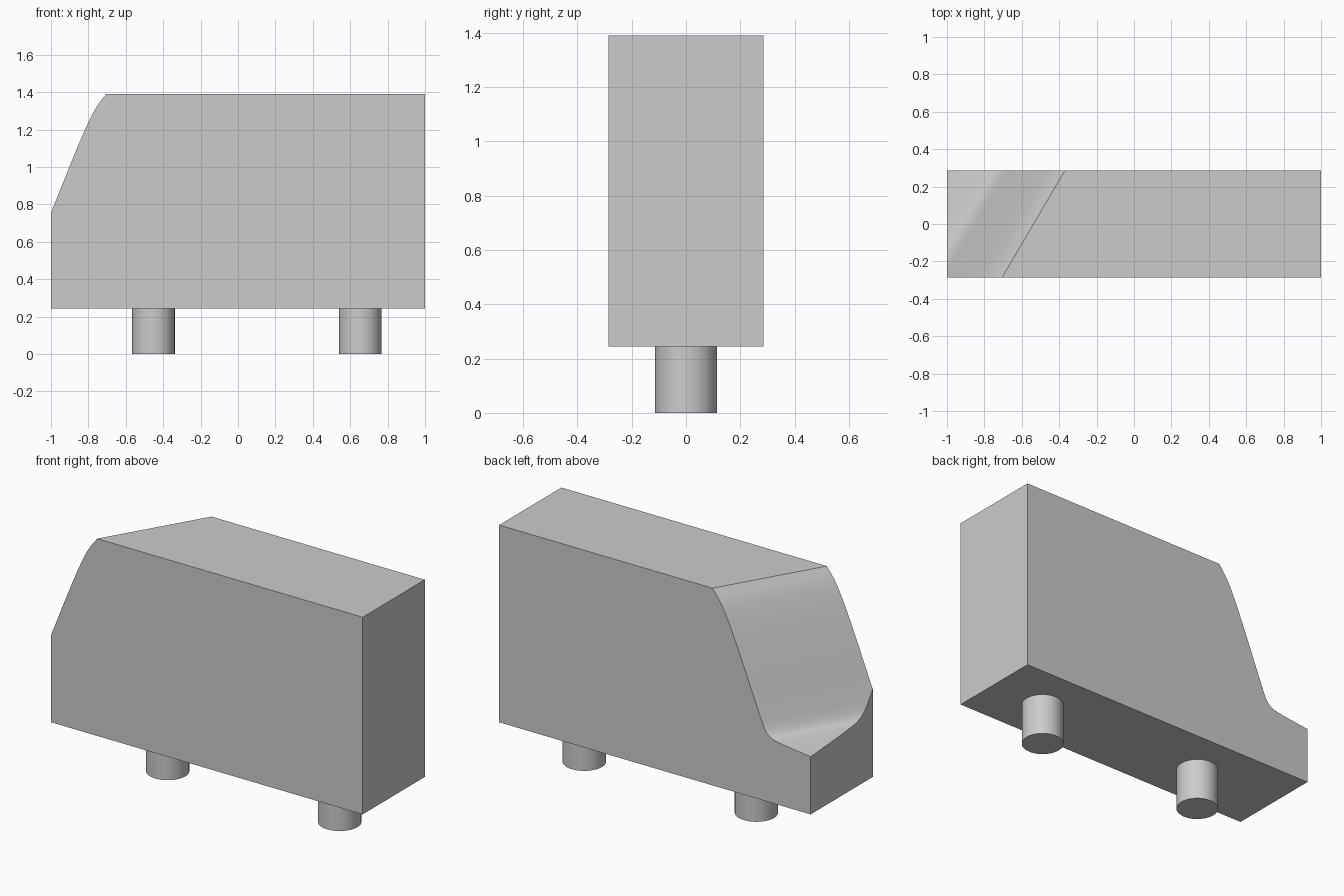
import bpy, bmesh
from mathutils import Vector

cube = bpy.data.objects.get("Cube")
if cube:
    bpy.data.objects.remove(cube, do_unlink=True)

grey = bpy.data.materials.new("light_grey")
grey.use_nodes = True
colour = (0.6, 0.6, 0.6, 1)
grey.diffuse_color = colour
grey.node_tree.nodes["Principled BSDF"].inputs["Base Color"].default_value = colour

FLOOR, ROOF, HALF_Y, SHEAR = 0.245, 1.39, 0.285, 0.335


def finish(obj):
    obj.data.materials.append(grey)
    bpy.ops.object.select_all(action="DESELECT")
    obj.select_set(True)
    bpy.context.view_layer.objects.active = obj
    bpy.ops.object.shade_smooth_by_angle()


def spline(points, steps=4):
    # Smooth curve through the points
    p = [Vector(q) for q in points]
    p = [2 * p[0] - p[1]] + p + [2 * p[-1] - p[-2]]
    out = []
    for a, b, c, d in zip(p, p[1:], p[2:], p[3:]):
        for i in range(steps):
            t = i / steps
            out.append((2 * b + (c - a) * t + (2 * a - 5 * b + 4 * c - d) * t**2
                        + (3 * b - a - 3 * c + d) * t**3) / 2)
    return out + [p[-2]]


# Body: the nose curve is swept at a slant, then trimmed flat at the nose
nose = spline([(-0.37, ROOF), (-0.425, 1.315), (-0.483, 1.2), (-0.563, 1.01),
               (-0.665, 0.755), (-0.707, 0.66), (-0.745, 0.621),
               (-0.8, 0.606), (-0.9, 0.592), (-1.001, 0.58)])
profile = [Vector((1, FLOOR)), Vector((1, ROOF))] + nose + [Vector((-1.001, FLOOR))]
bm = bmesh.new()
back = [bm.verts.new((p.x, HALF_Y, p.y)) for p in profile]
front = [bm.verts.new((p.x - (SHEAR if p.x < 1 else 0), -HALF_Y, p.y)) for p in profile]
bm.faces.new(back)
bm.faces.new(front[::-1])
for i in range(len(profile)):
    j = (i + 1) % len(profile)
    bm.faces.new((back[i], front[i], front[j], back[j]))
bmesh.ops.bisect_plane(bm, geom=bm.verts[:] + bm.edges[:] + bm.faces[:],
                       plane_co=(-1, 0, 0), plane_no=(-1, 0, 0), clear_outer=True)
bmesh.ops.holes_fill(bm, edges=[e for e in bm.edges if e.is_boundary], sides=0)
bmesh.ops.recalc_face_normals(bm, faces=bm.faces)
mesh = bpy.data.meshes.new("body")
bm.to_mesh(mesh)
bm.free()
body = bpy.data.objects.new("body", mesh)
bpy.context.collection.objects.link(body)
finish(body)

# Round feet
for name, x in (("right_foot", -0.452), ("left_foot", 0.653)):
    bpy.ops.mesh.primitive_cylinder_add(vertices=64, radius=0.114, depth=FLOOR,
                                        location=(x, 0, FLOOR / 2))
    foot = bpy.context.object
    foot.name = name
    finish(foot)
